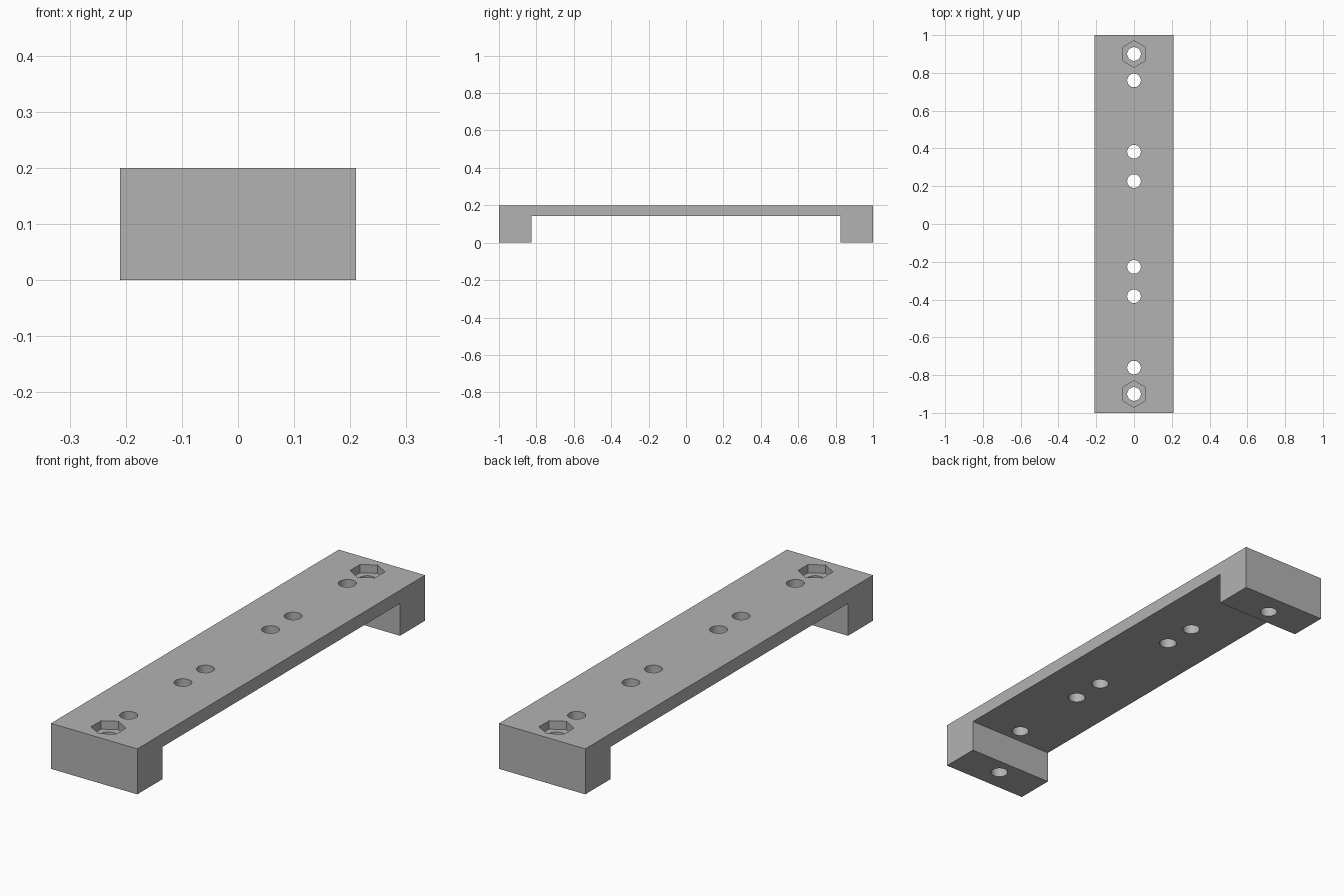
import bpy
import bmesh
from math import sin, cos, tau, radians
from mathutils import Vector

cube = bpy.data.objects.get("Cube")
if cube:
    bpy.data.objects.remove(cube, do_unlink=True)

WIDTH, LENGTH, HEIGHT = 0.42, 2.0, 0.2
UNDERSIDE = 0.142          # bottom of the deck
LEG_INNER = 0.826          # inner face of each foot
HOLE_RADIUS = 0.036
NUT_RADIUS, NUT_DEPTH = 0.07, 0.037
BOLT_Y = 0.9
HOLES_Y = (0.227, 0.383, 0.76, BOLT_Y)

grey = bpy.data.materials.new("Plain grey")
grey.use_nodes = True
colour = (0.45, 0.45, 0.45, 1)
grey.diffuse_color = colour
grey.node_tree.nodes["Principled BSDF"].inputs["Base Color"].default_value = colour


def extrude_loops(name, loops, direction):
    """Extrude each closed loop of points into a solid."""
    bm = bmesh.new()
    for loop in loops:
        face = bm.faces.new([bm.verts.new(p) for p in loop])
        new = bmesh.ops.extrude_face_region(bm, geom=[face], use_keep_orig=True)["geom"]
        verts = [g for g in new if isinstance(g, bmesh.types.BMVert)]
        bmesh.ops.translate(bm, verts=verts, vec=direction)
    bmesh.ops.recalc_face_normals(bm, faces=bm.faces)
    mesh = bpy.data.meshes.new(name)
    bm.to_mesh(mesh)
    bm.free()
    mesh.materials.append(grey)
    obj = bpy.data.objects.new(name, mesh)
    bpy.context.collection.objects.link(obj)
    return obj


def ring(y, z, radius, sides):
    """Regular polygon with a corner pointing along y."""
    return [(radius * sin(tau * i / sides), y + radius * cos(tau * i / sides), z)
            for i in range(sides)]


# Bridge body: side profile of deck and two feet
half = LENGTH / 2
right_half = [(LEG_INNER, UNDERSIDE), (LEG_INNER, 0), (half, 0), (half, HEIGHT)]
profile = right_half + [(-y, z) for y, z in reversed(right_half)]
body = extrude_loops("mounting_bridge", [[(-WIDTH / 2, y, z) for y, z in profile]],
                     Vector((WIDTH, 0, 0)))

# Round through holes and hexagonal nut pockets
holes = extrude_loops("hole_cutter",
                      [ring(s * y, -0.1, HOLE_RADIUS, 48) for y in HOLES_Y for s in (-1, 1)],
                      Vector((0, 0, HEIGHT + 0.2)))
pockets = extrude_loops("nut_pocket_cutter",
                        [ring(s * BOLT_Y, HEIGHT - NUT_DEPTH, NUT_RADIUS, 6) for s in (-1, 1)],
                        Vector((0, 0, 0.1)))

bpy.ops.object.select_all(action="DESELECT")
bpy.context.view_layer.objects.active = body
body.select_set(True)
for cutter in (pockets, holes):
    cutter.hide_render = True
    cut = body.modifiers.new(cutter.name, "BOOLEAN")
    cut.operation = "DIFFERENCE"
    cut.solver = "EXACT"
    cut.object = cutter
    bpy.ops.object.modifier_apply(modifier=cut.name)
    bpy.data.objects.remove(cutter, do_unlink=True)

# Smooth hole walls, crisp edges everywhere else
bpy.ops.object.shade_smooth_by_angle(angle=radians(30))
